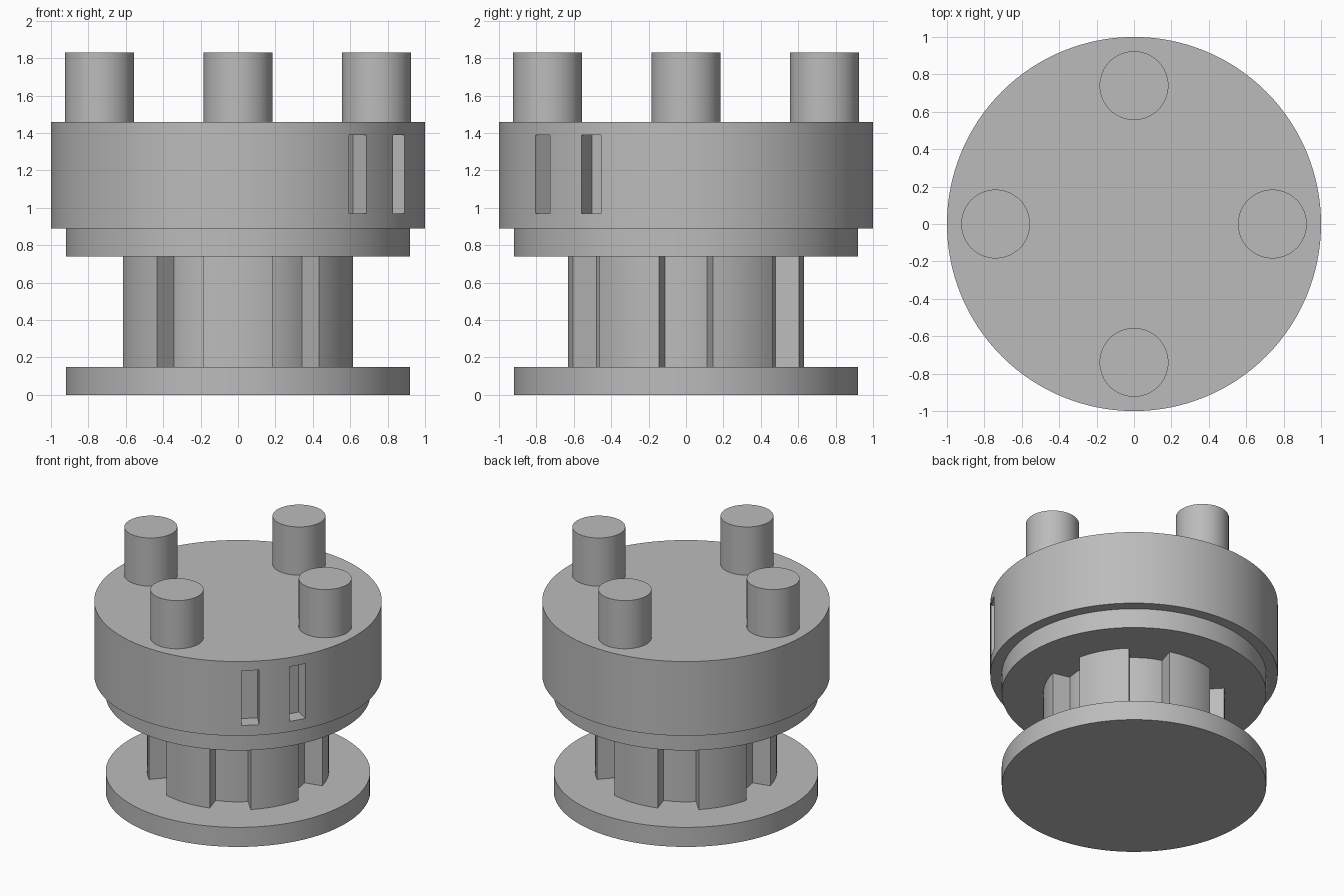
import bpy
import bmesh
from math import sin, cos, radians

cube = bpy.data.objects.get("Cube")
if cube:
    bpy.data.objects.remove(cube, do_unlink=True)

# Single grey finish
grey = bpy.data.materials.new("plain_grey")
grey.use_nodes = True
colour = (0.5, 0.5, 0.5, 1)
grey.diffuse_color = colour
grey.node_tree.nodes["Principled BSDF"].inputs["Base Color"].default_value = colour


def finish(obj):
    bpy.ops.object.select_all(action="DESELECT")
    obj.select_set(True)
    bpy.context.view_layer.objects.active = obj
    bpy.ops.object.shade_smooth_by_angle(angle=radians(25))


def prism(name, outline, z0, z1):
    """Extrude a flat outline of (x, y) points from z0 up to z1."""
    bm = bmesh.new()
    face = bm.faces.new([bm.verts.new((x, y, z0)) for x, y in outline])
    top = bmesh.ops.extrude_face_region(bm, geom=[face])["geom"]
    verts = [v for v in top if isinstance(v, bmesh.types.BMVert)]
    bmesh.ops.translate(bm, verts=verts, vec=(0, 0, z1 - z0))
    bmesh.ops.recalc_face_normals(bm, faces=bm.faces)
    mesh = bpy.data.meshes.new(name)
    bm.to_mesh(mesh)
    bm.free()
    mesh.materials.append(grey)
    obj = bpy.data.objects.new(name, mesh)
    bpy.context.collection.objects.link(obj)
    return obj


def arc(radius, start, end, steps):
    angles = [radians(start + (end - start) * i / steps) for i in range(steps + 1)]
    return [(radius * cos(a), radius * sin(a)) for a in angles]


def disc(name, radius, z0, z1, x=0, y=0, sides=128):
    ring = arc(radius, 0, 360, sides)[:-1]
    return prism(name, [(x + px, y + py) for px, py in ring], z0, z1)


# Base plate and the flange under the drum
finish(disc("base_plate", 0.92, 0, 0.15))
finish(disc("upper_flange", 0.92, 0.74, 0.89))

# Splined hub: six raised teeth with shallow gaps between them
HALF_TOOTH = 16.9
profile = []
for centre in range(30, 390, 60):
    profile += arc(0.632, centre - HALF_TOOTH, centre + HALF_TOOTH, 12)
    profile += arc(0.5, centre + HALF_TOOTH, centre + 60 - HALF_TOOTH, 10)
finish(prism("splined_hub", profile, 0.15, 0.74))

# Drum with two upright slots cut into its side
drum = disc("drum", 1.0, 0.89, 1.46)
for number, angle in enumerate((-50.1, -30.5), 1):
    c, s = cos(radians(angle)), sin(radians(angle))
    corners = [(0.885, -0.061), (1.1, -0.061), (1.1, 0.061), (0.885, 0.061)]
    cutter = prism(f"slot_cutter_{number}",
                   [(r * c - t * s, r * s + t * c) for r, t in corners], 0.97, 1.39)
    cutter.hide_render = True
    cut = drum.modifiers.new("slot", "BOOLEAN")
    cut.operation = "DIFFERENCE"
    cut.solver = "EXACT"
    cut.object = cutter
    bpy.context.view_layer.objects.active = drum
    bpy.ops.object.modifier_apply(modifier=cut.name)
    bpy.data.objects.remove(cutter, do_unlink=True)
finish(drum)

# Four pegs standing on the drum
for side, x, y in (("left", 1, 0), ("right", -1, 0), ("front", 0, -1), ("back", 0, 1)):
    finish(disc(f"{side}_peg", 0.184, 1.46, 1.83, x * 0.74, y * 0.74, 64))
